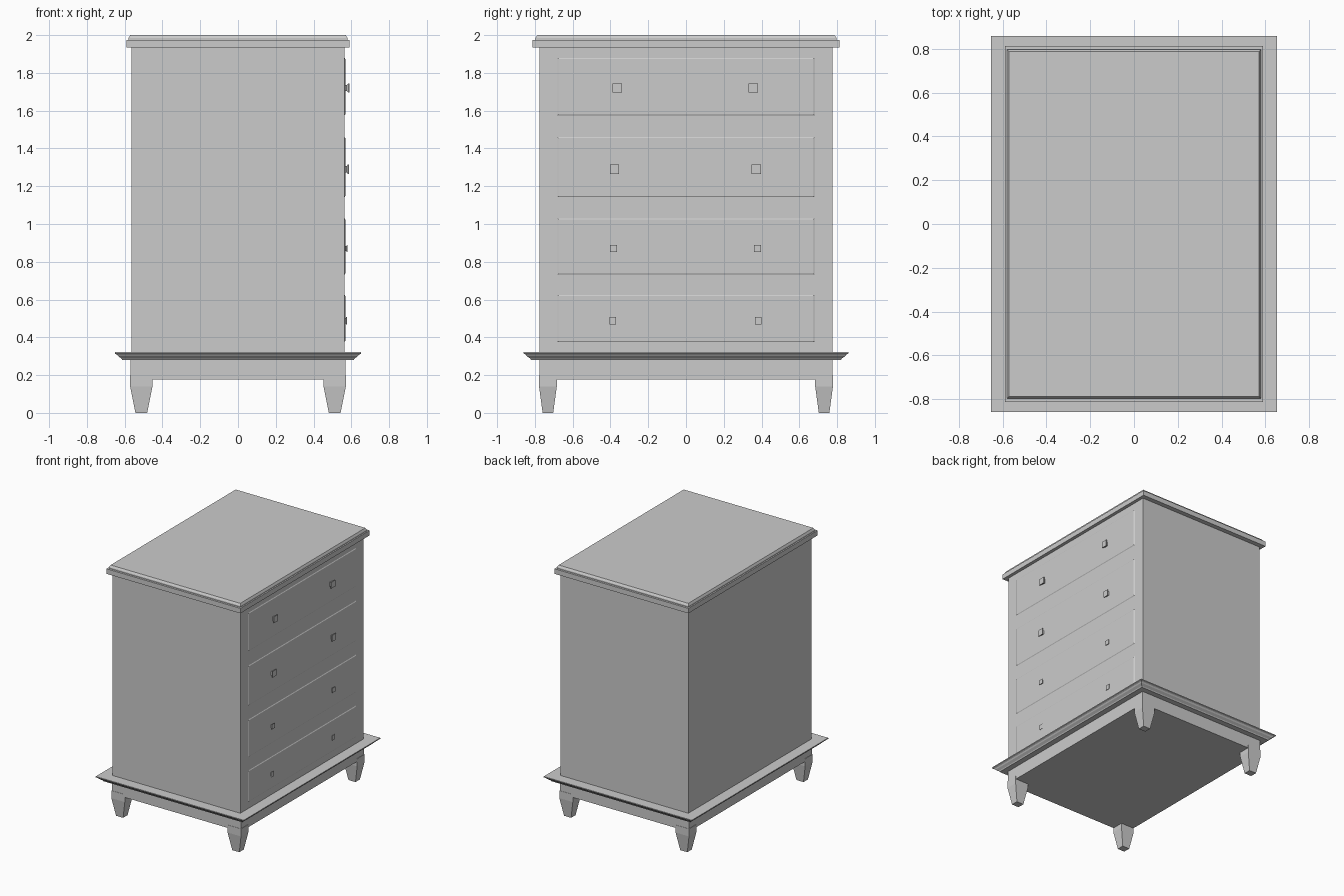
import bpy, bmesh
from mathutils import Matrix, Vector

if "Cube" in bpy.data.objects:
    bpy.data.objects.remove(bpy.data.objects["Cube"])


def loft(name, rings, centre=(0, 0, 0), axis='Z'):
    """Stack of rectangles (half_u, half_v, height[, du, dv]) joined into a closed solid."""
    bm = bmesh.new()
    loops = []
    for r in rings:
        hu, hv, h = r[:3]
        du, dv = r[3:] if len(r) > 3 else (0, 0)
        loop = []
        for su, sv in ((-1, -1), (1, -1), (1, 1), (-1, 1)):
            u, v = su * hu + du, sv * hv + dv
            p = (u, v, h) if axis == 'Z' else (h, u, v)
            loop.append(bm.verts.new(Vector(p) + Vector(centre)))
        loops.append(loop)
    for a, b in zip(loops, loops[1:]):
        for i in range(4):
            j = (i + 1) % 4
            bm.faces.new((a[i], a[j], b[j], b[i]))
    bm.faces.new(loops[0][::-1])
    bm.faces.new(loops[-1])
    bmesh.ops.recalc_face_normals(bm, faces=bm.faces)
    mesh = bpy.data.meshes.new(name)
    bm.to_mesh(mesh)
    bm.free()
    obj = bpy.data.objects.new(name, mesh)
    bpy.context.collection.objects.link(obj)
    return obj


FACE = 0.564  # x of the drawer face

# Main carcass
loft("cabinet_body", [(FACE, 0.776, 0.32), (FACE, 0.776, 1.935)])

# Stepped top board
loft("top_board", [(0.59, 0.813, 1.935), (0.59, 0.813, 1.975),
                   (0.579, 0.797, 1.975), (0.579, 0.797, 1.985), (0.571, 0.787, 2.0)])

# Flared moulding above the plinth
loft("base_moulding", [(0.612, 0.82, 0.28), (0.617, 0.825, 0.288), (0.634, 0.842, 0.30),
                       (0.640, 0.848, 0.308), (0.652, 0.859, 0.314), (0.652, 0.859, 0.322)])

# Plinth
loft("plinth", [(0.568, 0.776, 0.176), (0.568, 0.776, 0.28)])

# Tapered corner legs
for sx in (-1, 1):
    for sy in (-1, 1):
        loft("leg", [(0.031, 0.028, 0.0), (0.059, 0.047, 0.14), (0.059, 0.047, 0.20)],
             (sx * 0.512, sy * 0.731, 0))

# Drawers: bottom z, top z, knob y, knob z, knob half width, half height, projection
drawers = [(1.575, 1.88, 0.360, 1.720, 0.025, 0.025, 0.024),
           (1.142, 1.46, 0.375, 1.290, 0.024, 0.025, 0.021),
           (0.732, 1.03, 0.381, 0.870, 0.019, 0.019, 0.015),
           (0.375, 0.625, 0.385, 0.488, 0.017, 0.020, 0.010)]
for z0, z1, ky, kz, kw, kh, out in drawers:
    hz = (z1 - z0) / 2
    loft("drawer_front", [(0.681, hz, -0.01), (0.681, hz, 0.0), (0.674, hz - 0.006, 0.004)],
         (FACE, 0, (z0 + z1) / 2), 'X')
    # Flared square knobs
    for s in (-1, 1):
        loft("drawer_knob", [(kw * 0.65, kh * 0.65, 0.0), (kw * 0.65, kh * 0.65, out * 0.4),
                             (kw, kh, out * 0.75), (kw, kh, out)],
             (FACE + 0.002, s * ky - 0.003, kz), 'X')
